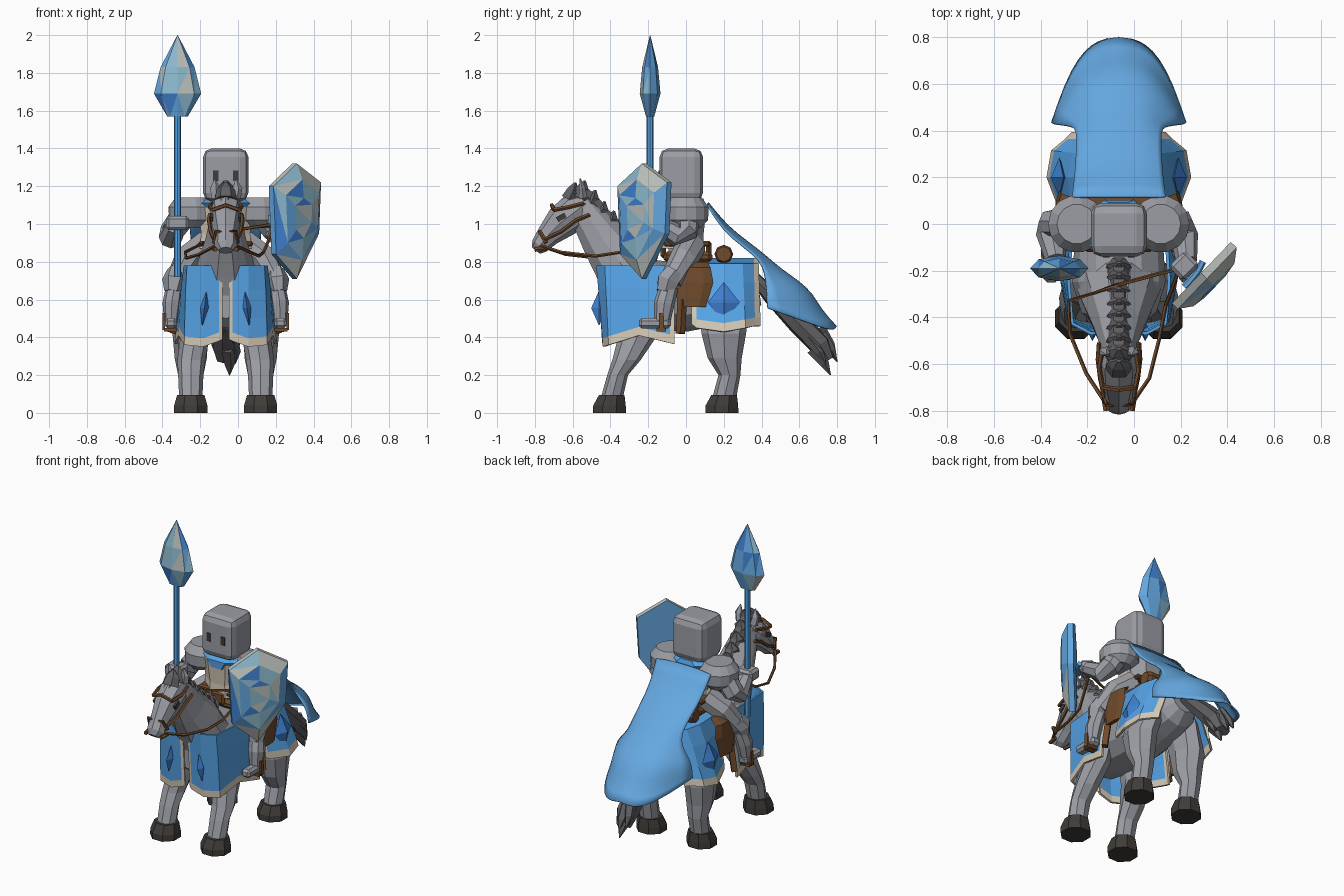
import bpy, bmesh, math, random
from mathutils import Vector, Matrix

random.seed(4)
old = bpy.data.objects.get("Cube")
if old:
    bpy.data.objects.remove(old, do_unlink=True)

CX = -0.065  # centre line of horse and rider


def material(name, rgb):
    m = bpy.data.materials.new(name)
    m.use_nodes = True
    m.diffuse_color = (*rgb, 1)
    m.node_tree.nodes["Principled BSDF"].inputs["Base Color"].default_value = (*rgb, 1)
    return m


GREY = material("steel grey", (.33, .34, .375))
MANE = material("dark mane grey", (.115, .115, .125))
HOOF = material("hoof black", (.05, .045, .04))
LEATHER = material("leather brown", (.16, .07, .025))
CREAM = material("cream trim", (.67, .59, .47))
SKY = material("sky blue", (.13, .39, .75))
COVER = material("cover blue", (.1, .4, .86))
DEEP = material("deep blue", (.05, .22, .64))
PALE = material("pale stone", (.5, .53, .5))
MIST = material("mist blue", (.27, .5, .63))


def make(name, verts, faces, mats, rule=None):
    me = bpy.data.meshes.new(name)
    me.from_pydata(verts, [], faces)
    for m in mats:
        me.materials.append(m)
    bm = bmesh.new()
    bm.from_mesh(me)
    bmesh.ops.recalc_face_normals(bm, faces=bm.faces)
    bm.to_mesh(me)
    bm.free()
    if rule:
        for p in me.polygons:
            p.material_index = rule(p)
    ob = bpy.data.objects.new(name, me)
    bpy.context.collection.objects.link(ob)
    return ob


def tube(name, pts, mat, n=8, flat=False, turn=0.0):
    """Loft through (x, y, z, half width, half depth), x measured from the centre line."""
    P = [Vector((CX + p[0], p[1], p[2])) for p in pts]
    verts = []
    for i, p in enumerate(P):
        t = Vector((0, 0, 1)) if flat else (P[min(i + 1, len(P) - 1)] - P[max(i - 1, 0)]).normalized()
        ref = Vector((1, 0, 0)) if abs(t.x) < .9 else Vector((0, 1, 0))
        side = (ref - t * ref.dot(t)).normalized()
        up = t.cross(side)
        for k in range(n):
            a = math.tau * k / n + turn
            verts.append(p + side * pts[i][3] * math.cos(a) + up * pts[i][4] * math.sin(a))
    faces = [(i * n + k, i * n + (k + 1) % n, (i + 1) * n + (k + 1) % n, (i + 1) * n + k)
             for i in range(len(P) - 1) for k in range(n)]
    faces += [tuple(range(n)), tuple(range(len(verts) - n, len(verts)))]
    return make(name, verts, faces, [mat])


def strap(name, pts, mat=LEATHER, r=.011, n=5):
    return tube(name, [(*p, r, r) for p in pts], mat, n)


def box(name, c, size, mat, bevel=0, segs=1, rot=(0, 0, 0)):
    bpy.ops.mesh.primitive_cube_add(size=1, location=(CX + c[0], c[1], c[2]), rotation=rot)
    ob = bpy.context.object
    ob.name = name
    ob.data.transform(Matrix.Diagonal((*size, 1)))
    ob.data.materials.append(mat)
    if bevel:
        b = ob.modifiers.new("bevel", "BEVEL")
        b.width, b.segments = bevel, segs


def facet(ob, rule):
    """Triangulate and colour the facets of a gem-like part."""
    for m in (DEEP, PALE, MIST):
        ob.data.materials.append(m)
    bm = bmesh.new()
    bm.from_mesh(ob.data)
    bmesh.ops.triangulate(bm, faces=bm.faces)
    for f in bm.faces:
        f.material_index = rule(f)
    bm.to_mesh(ob.data)
    bm.free()


def cloth(name, cols, ztop, s, flare, ridge=None):
    """Half of the horse cover: columns of (top x, top y, hem x, hem y, hem z)."""
    verts, rows = [], ([-1] if ridge else []) + [0, .3, .65, .9, 1]
    for f in rows:
        for xt, yt, xb, yb, zb in cols:
            if f < 0:
                verts.append((CX, yt, ridge))
                continue
            z = zb + .045 if f == .9 else ztop + (zb - ztop) * f
            verts.append((CX + s * (xt + (xb - xt) * f ** flare), yt + (yb - yt) * f, z))
    n = len(cols)
    faces = [(i * n + k, i * n + k + 1, (i + 1) * n + k + 1, (i + 1) * n + k)
             for i in range(len(rows) - 1) for k in range(n - 1)]
    edge = (0, n - 2)
    ob = make(name, verts, faces, [COVER, CREAM],
              lambda p: int(p.index // (n - 1) == len(rows) - 2 or p.index % (n - 1) in edge))
    ob.modifiers.new("thickness", "SOLIDIFY").thickness = .014


# Horse body, neck and head
tube("horse_body", [(0, -.43, .62, .1, .12), (0, -.38, .62, .16, .17), (0, -.25, .63, .2, .19),
                    (0, 0, .61, .185, .18), (0, .2, .64, .19, .17), (0, .32, .65, .15, .15),
                    (0, .385, .66, .08, .09)], GREY, 12)
tube("horse_neck", [(0, -.28, .68, .18, .17), (0, -.35, .8, .148, .155), (0, -.44, .92, .108, .125),
                    (0, -.52, 1.04, .08, .095), (0, -.56, 1.11, .06, .07)], GREY, 10)
tube("horse_head", [(0, -.53, 1.11, .06, .06), (0, -.58, 1.07, .085, .1), (0, -.66, 1.01, .077, .09),
                    (0, -.73, .94, .058, .063), (0, -.775, .885, .06, .048), (0, -.795, .86, .038, .028)], GREY, 8)

# Mane, forelock and tail
crest = [(-.6, 1.16), (-.55, 1.17), (-.495, 1.12), (-.445, 1.06), (-.395, 1.01),
         (-.345, .96), (-.29, .91), (-.23, .87), (-.18, .83)]
tube("mane_ridge", [(0, y, z, .045, .042) for y, z in crest], MANE, 6)
for i, (y, z) in enumerate(crest):
    tube(f"mane_tuft_{i}", [(0, y - .02, z - .03, .058, .048), (0, y + .005, z + .02, .05, .038),
                            (0, y + .015, z + .06, .012, .006)], MANE, 6)
tube("forelock", [(0, -.58, 1.18, .04, .02), (0, -.645, 1.12, .035, .015), (0, -.69, 1.05, .004, .004)], MANE, 5)
tube("tail", [(0, .36, .72, .03, .03), (0, .45, .62, .05, .045), (0, .6, .47, .07, .06),
              (0, .71, .36, .075, .06), (0, .755, .28, .05, .035)], MANE, 7)
for i, (x, y, z) in enumerate([(-.05, .795, .3), (0, .8, .27), (.02, .765, .2), (.05, .74, .26), (-.03, .72, .3)]):
    tube(f"tail_strand_{i}", [(x * .5, y - .09, z + .14, .04, .04), (x, y - .03, z + .06, .03, .025),
                              (x, y, z, .003, .003)], MANE, 5)

# Cape: centre line and side line as (y, z), with half width
cape_rows = [(.12, 1.115, .12, 1.1, .2), (.22, .99, .2, .97, .19), (.32, .915, .3, .89, .183),
             (.43, .83, .4, .81, .18), (.5, .765, .42, .74, .2), (.6, .7, .425, .69, .245),
             (.675, .63, .43, .645, .275), (.72, .55, .43, .6, .285), (.8, .465, .435, .555, .29)]
cape_verts = []
for y, z, ys, zs, w in cape_rows:
    for k in range(-5, 6):
        t = k / 5
        b = abs(t) ** 2.8
        sag = .03 * math.sin(abs(t) * math.pi) if ys > .41 else 0
        cape_verts.append((CX + w * t, y + (ys - y) * b, z + (zs - z) * b - sag * (z < .6)))
cape = make("cape", cape_verts, [(r * 11 + k, r * 11 + k + 1, r * 11 + k + 12, r * 11 + k + 11)
                                 for r in range(len(cape_rows) - 1) for k in range(10)], [SKY])
soft = cape.modifiers.new("smooth", "SUBSURF")
soft.levels, soft.boundary_smooth = 1, "PRESERVE_CORNERS"
cape.modifiers.new("thickness", "SOLIDIFY").thickness = .01
for p in cape.data.polygons:
    p.use_smooth = True

front_cols = [(.018, -.465, .018, -.44, .39), (.036, -.47, .036, -.445, .38), (.12, -.475, .12, -.44, .35),
              (.205, -.43, .22, -.41, .36), (.222, -.25, .25, -.25, .41), (.212, -.085, .27, -.085, .37),
              (.21, -.06, .27, -.06, .365)]
rear_cols = [(.17, .03, .24, .03, .47), (.17, .055, .255, .055, .45), (.175, .2, .31, .2, .43),
             (.15, .3, .29, .315, .45), (.1, .36, .23, .365, .46), (.08, .385, .2, .395, .46)]

# Everything that comes in left and right pairs
for s, side in ((1, "left"), (-1, "right")):
    # Horse legs, hooves, ears, eyes
    legs = {"front": (-.405, [(.185, -.39, .09, .062, .058), (.185, -.362, .2, .067, .055), (.182, -.315, .28, .074, .075),
                              (.16, -.25, .42, .078, .105), (.13, -.25, .6, .065, .12)]),
            "hind": (.19, [(.185, .205, .09, .062, .063), (.185, .23, .2, .067, .058), (.185, .205, .29, .085, .09),
                           (.187, .2, .42, .095, .118), (.13, .2, .6, .08, .14)])}
    for end, (hy, prof) in legs.items():
        tube(f"{end}_leg_{side}", [(s * p[0], *p[1:]) for p in prof], GREY, 8, True)
        tube(f"{end}_hoof_{side}", [(s * .185, hy, 0, .095, .095), (s * .185, hy, .04, .095, .093),
                                    (s * .185, hy + .012, .095, .078, .073)], HOOF, 8, True, math.pi / 8)
    tube(f"ear_{side}", [(s * .05, -.545, 1.14, .03, .024), (s * .06, -.55, 1.19, .028, .018),
                         (s * .055, -.56, 1.24, .003, .003)], GREY, 5)
    box(f"horse_eye_{side}", (s * .075, -.66, 1.035), (.014, .05, .028), HOOF, rot=(.5, 0, 0))

    # Horse cover with raised diamonds
    cloth(f"front_cover_{side}", front_cols, .78, s, .6)
    cloth(f"rear_cover_{side}", rear_cols, .79, s, .9, .82)
    for nm, x, y, z, a, b, h in (("front", .113, -.46, .555, .022, .042, .09), ("rear", .255, .2, .585, .035, .085, .105)):
        tube(f"{nm}_diamond_{side}", [(s * (x - a * .5), y, z + h, .002, .002), (s * x, y, z, a, b),
                                      (s * (x + a * .5), y, z - h, .002, .002)], DEEP, 4, True)

    # Bridle straps, saddle flap, stirrup
    strap(f"cheek_strap_{side}", [(s * .062, -.745, .92), (s * .08, -.66, .96), (s * .09, -.58, 1.02), (s * .085, -.51, 1.05)])
    strap(f"brow_strap_{side}", [(s * .07, -.7, 1.075), (s * .085, -.62, 1.09), (s * .072, -.54, 1.11)])
    strap(f"jaw_strap_{side}", [(s * .055, -.8, .865), (s * .065, -.74, .87)], r=.013)
    tube(f"saddle_flap_{side}", [(s * .2, .045, .8, .02, .07), (s * .245, .045, .77, .018, .085),
                                 (s * .255, .045, .69, .018, .1), (s * .26, .03, .56, .015, .075)], LEATHER, 6, True, math.pi / 6)
    strap(f"stirrup_strap_{side}", [(s * .25, -.02, .6), (s * .27, -.03, .42)], r=.025, n=4)
    box(f"stirrup_{side}", (s * .29, -.13, .44), (.075, .05, .02), LEATHER)
    box(f"stirrup_side_{side}", (s * .328, -.13, .485), (.012, .025, .09), LEATHER)

    # Rider's legs
    tube(f"thigh_{side}", [(s * .1, .03, .89, .08, .08), (s * .2, -.01, .82, .075, .075), (s * .265, -.08, .7, .055, .06)], GREY)
    tube(f"knee_guard_{side}", [(s * .262, -.06, .75, .05, .055), (s * .272, -.095, .7, .065, .065),
                                (s * .28, -.11, .64, .045, .05)], GREY, 6)
    tube(f"shin_{side}", [(s * .27, -.09, .67, .045, .05), (s * .285, -.115, .58, .05, .055),
                          (s * .29, -.13, .46, .035, .04)], GREY)
    box(f"foot_{side}", (s * .29, -.165, .475), (.065, .17, .055), GREY, .015)

    # Shoulder plates and helmet eye slots
    tube(f"shoulder_{side}", [(s * .19, 0, .98, .075, .08), (s * .18, 0, 1.02, .12, .12),
                              (s * .18, 0, 1.09, .123, .123), (s * .18, 0, 1.14, .085, .085)], GREY, 14, True)
    box(f"helmet_eye_{side}", (s * .053, -.14, 1.255), (.028, .009, .055), HOOF)

# Rider's torso, tabard and helmet
tube("torso", [(0, 0, .84, .13, .1), (0, 0, .94, .125, .1), (0, 0, 1.07, .16, .115), (0, 0, 1.14, .1, .09)],
     GREY, 8, True, math.pi / 8)
tube("tabard", [(0, -.02, .87, .15, .115), (0, -.02, .95, .14, .112), (0, -.02, 1.09, .165, .125)],
     CREAM, 8, True, math.pi / 8)
tube("collar", [(0, -.02, 1.06, .1, .128), (0, -.02, 1.11, .17, .13), (0, 0, 1.135, .11, .1)], COVER, 8, True, math.pi / 8)
box("belt", (0, .005, .895), (.29, .25, .03), LEATHER, .01)
box("helmet", (0, -.025, 1.26), (.24, .23, .28), GREY, .045, 2)

# Saddle and bedroll
box("saddle_seat", (0, .01, .825), (.26, .26, .06), LEATHER, .02)
box("saddle_back", (0, .12, .86), (.22, .03, .1), LEATHER, .012)
box("saddle_pommel", (0, -.12, .86), (.1, .03, .08), LEATHER, .012)
tube("bedroll", [(-.15, .2, .84, .04, .04), (-.13, .2, .84, .05, .05), (.13, .2, .84, .05, .05),
                 (.15, .2, .84, .04, .04)], LEATHER, 8)

# Arms: the right holds the spear, the left the shield
tube("right_arm", [(-.22, .01, 1.05, .07, .07), (-.285, 0, .96, .065, .065), (-.29, -.04, .93, .065, .06),
                   (-.27, -.15, .99, .045, .045)], GREY)
box("right_hand", (-.255, -.19, 1.005), (.12, .1, .075), GREY, .015)
tube("left_arm", [(.2, .01, 1.05, .07, .07), (.26, 0, .96, .065, .065), (.28, -.05, .94, .06, .06),
                  (.29, -.16, 1.01, .045, .045)], GREY)
box("left_hand", (.28, -.18, 1.02), (.09, .1, .08), GREY, .015, rot=(0, 0, -.8))

# Reins and noseband
strap("left_rein", [(.055, -.77, .885), (.13, -.66, .85), (.175, -.48, .83), (.2, -.35, .85), (.26, -.19, .99)], r=.009)
strap("right_rein", [(-.055, -.77, .885), (-.14, -.64, .84), (-.21, -.47, .82), (-.215, -.33, .85),
                     (0, -.26, .96), (.26, -.19, 1)], r=.009)
strap("noseband", [(-.064, -.74, .9), (-.053, -.775, .96), (.053, -.775, .96), (.064, -.74, .9)])
strap("browband", [(-.07, -.7, 1.075), (0, -.71, 1.1), (.07, -.7, 1.075)])

# Spear
sx, sy = -.255, -.19
tube("spear_shaft", [(sx, sy, .72, .019, .019), (sx, sy, 1.58, .019, .019)], COVER, 8, True)
spear = tube("spear_head", [(sx, sy, 1.57, .055, .022), (sx, sy, 1.69, .125, .055),
                            (sx, sy, 1.83, .09, .042), (sx, sy, 2, .001, .001)], SKY, 8, True)
facet(spear, lambda f: random.choice((0, 0, 0, 1, 1, 2, 3)))

# Shield: flat back, rim and shallow faceted front, turned outward
outline = [(0, 1.32), (.185, 1.22), (.17, .95), (0, .71), (-.16, .84), (-.18, 1.2)]
across, out = Vector((.69, .72, 0)), Vector((.72, -.69, 0))
verts = []
for scale, depth in ((1, 0), (1, .035), (.7, .075), (.35, .085)):
    for u, z in outline:
        verts.append(Vector((.287, -.21, 1.04)) + across * u * scale + out * depth + Vector((0, 0, (z - 1.04) * scale)))
faces = [(r + k, r + (k + 1) % 6, r + 6 + (k + 1) % 6, r + 6 + k) for r in (0, 6, 12) for k in range(6)]
shield = make("shield", verts, faces + [tuple(range(6)), tuple(range(18, 24))], [SKY])
facet(shield, lambda f: random.choice((0, 0, 0, 1, 2, 3, 3, 3)) if f.normal.dot(out) > .2
      else 2 if f.normal.z > .4 else 0)
strap("shield_handle", [(.28, -.27, 1.02), (.3, -.25, 1.02), (.34, -.2, 1.02), (.36, -.16, 1.02)], SKY, .015, 6)
